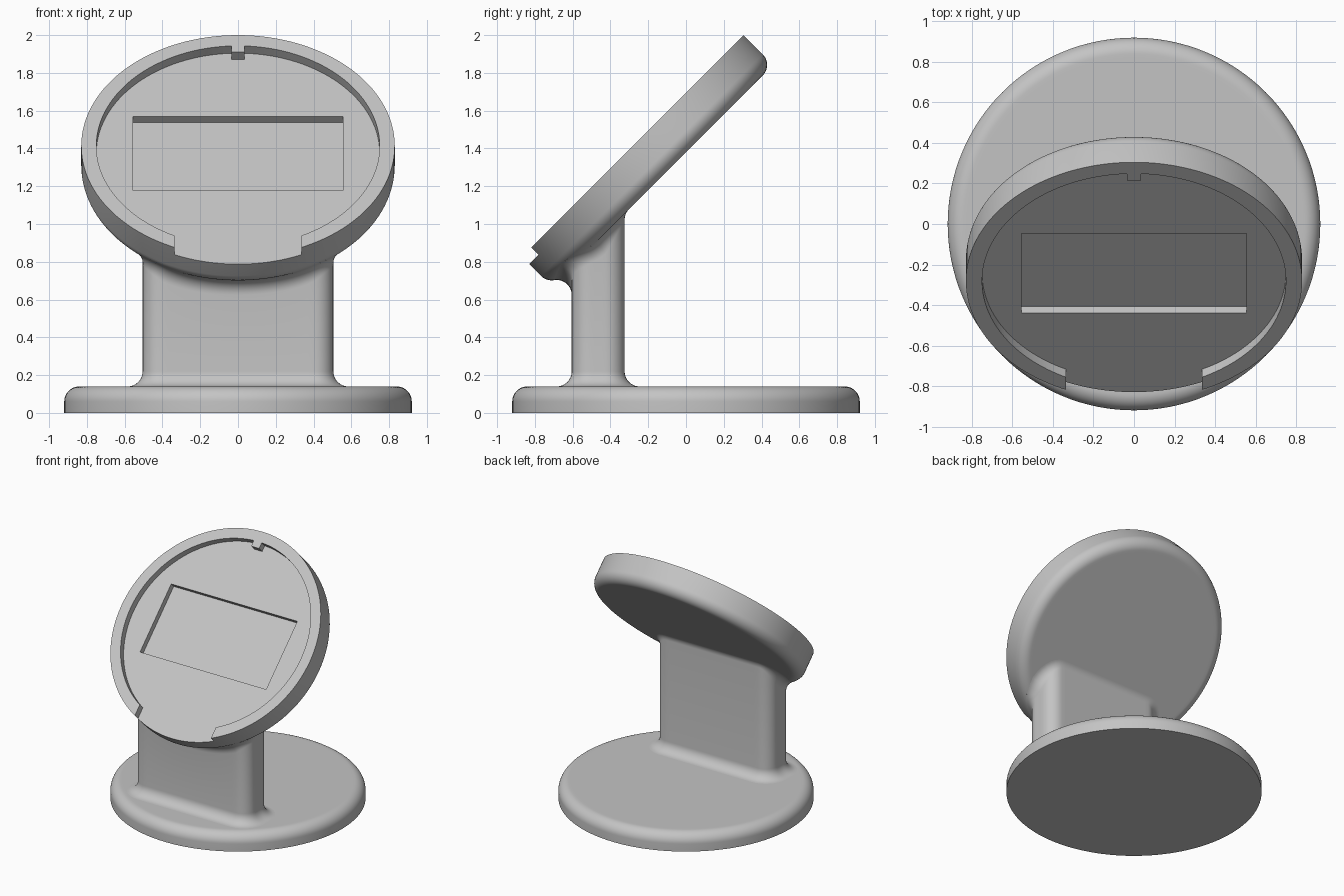
import bpy, bmesh
from math import asin, sin, cos, pi, radians, sqrt
from mathutils import Vector, Matrix

if "Cube" in bpy.data.objects:
    bpy.data.objects.remove(bpy.data.objects["Cube"])

GREY = (0.55, 0.55, 0.55, 1)
grey = bpy.data.materials.new("light grey")
grey.use_nodes = True
grey.diffuse_color = GREY
grey.node_tree.nodes["Principled BSDF"].inputs["Base Color"].default_value = GREY

FILLET = 0.08
HEAD_R, HEAD_T, RECESS = 0.83, 0.223, 0.055
BASE_R, BASE_H = 0.92, 0.14
HEAD = Matrix.Translation((0, -0.282, 1.413)) @ Matrix.Rotation(radians(45), 4, 'X')


def loft(name, rings, matrix=Matrix()):
    """Skin a stack of closed rings and cap both ends."""
    bm = bmesh.new()
    loops = [[bm.verts.new(p) for p in ring] for ring in rings]
    n = len(loops[0])
    for a, b in zip(loops, loops[1:]):
        for i in range(n):
            j = (i + 1) % n
            bm.faces.new((a[i], a[j], b[j], b[i]))
    bm.faces.new(loops[0][::-1])
    bm.faces.new(loops[-1])
    bmesh.ops.recalc_face_normals(bm, faces=bm.faces)
    mesh = bpy.data.meshes.new(name)
    bm.to_mesh(mesh)
    bm.free()
    ob = bpy.data.objects.new(name, mesh)
    ob.matrix_world = matrix
    ob.data.materials.append(grey)
    bpy.context.collection.objects.link(ob)
    return ob


def activate(ob):
    bpy.ops.object.select_all(action='DESELECT')
    ob.select_set(True)
    bpy.context.view_layer.objects.active = ob


def smooth(ob):
    activate(ob)
    bpy.ops.object.shade_smooth_by_angle(angle=radians(30))


def cut(ob, cutter):
    cutter.hide_render = True
    activate(ob)
    mod = ob.modifiers.new("cut", 'BOOLEAN')
    mod.operation, mod.solver, mod.object = 'DIFFERENCE', 'EXACT', cutter
    bpy.ops.object.modifier_apply(modifier=mod.name)
    bpy.data.objects.remove(cutter)


def rounded_disc(name, radius, z_sharp, z_round, matrix=Matrix()):
    """Disc with one sharp rim and one rounded rim."""
    up = 1 if z_round > z_sharp else -1
    profile = [(radius, z_sharp)]
    for i in range(13):
        a = i / 12 * pi / 2
        profile.append((radius - FILLET + FILLET * cos(a),
                        z_round - up * FILLET * (1 - sin(a))))
    profile.append((radius - FILLET - 0.02, z_round))
    turn = [2 * pi * i / 128 for i in range(128)]
    return loft(name, [[(r * cos(t), r * sin(t), z) for t in turn] for r, z in profile], matrix)


def prism(name, outline, z0, z1):
    return loft(name, [[(x, y, z) for x, y in outline] for z in (z0, z1)], HEAD)


# Round foot
smooth(rounded_disc("base", BASE_R, 0, BASE_H))

# Tilted head: recess with key tab and open bottom notch, then a rectangular pocket
head = rounded_disc("head", HEAD_R, 0, -HEAD_T, HEAD)
inner, notch, tab = 0.75, 0.335, 0.035
start, end = asin(notch / inner) - pi / 2, pi / 2 - asin(tab / inner)
half = [(notch, -1)]
half += [(inner * cos(a), inner * sin(a))
         for a in (start + (end - start) * i / 56 for i in range(57))]
half.append((tab, 0.703))
outline = half + [(-x, y) for x, y in reversed(half)]
cut(head, prism("recess_cutter", outline, -RECESS, 0.1))
px, py = 0.555, 0.277
cut(head, prism("pocket_cutter", [(-px, -py), (px, -py), (px, py), (-px, py)], -RECESS - 0.045, 0.05))
smooth(head)

# Stem plan: rounded rectangle as (point, outward normal) pairs
hx, hy, cy, corner = 0.505, 0.14, -0.465, 0.1
plan = []
for k, (sx, sy) in enumerate([(1, 1), (-1, 1), (-1, -1), (1, -1)]):
    for i in range(9):
        a = (k + i / 8) * pi / 2
        n = Vector((cos(a), sin(a), 0))
        plan.append((Vector((sx * (hx - corner), cy + sy * (hy - corner), 0)) + corner * n, n))
    steps = 24 if k % 2 == 0 else 4
    length = 2 * ((hx if k % 2 == 0 else hy) - corner)
    along = Vector((-n.y, n.x, 0))
    p0 = plan[-1][0]
    plan += [(p0 + along * length * i / steps, n) for i in range(1, steps)]


def nearest(matrix, radius, p):
    """Closest point on a thin disc lying in the matrix's xy plane."""
    q = matrix.inverted() @ p
    q.z = 0
    if q.length > radius:
        q *= radius / q.length
    return matrix @ q


def fillet_rings(matrix, radius, z_far, z_near):
    """Roll a ball between the stem wall and a rounded disc; first ring is on the wall."""
    columns = []
    for p, n in plan:
        c = p + FILLET * n
        far, near = z_far, z_near(c)
        for _ in range(40):
            c.z = (far + near) / 2
            if (nearest(matrix, radius, c) - c).length > 2 * FILLET:
                far = c.z
            else:
                near = c.z
        touch = (nearest(matrix, radius, c) - c).normalized()
        column = [c + FILLET * (-n).slerp(touch, i / 10) for i in range(11)]
        columns.append(column + [c + FILLET * 1.15 * touch])
    return list(zip(*columns))


# Upright stem blended into foot and head
base_core = Matrix.Translation((0, 0, BASE_H - FILLET))
head_core = HEAD @ Matrix.Translation((0, 0, FILLET - HEAD_T))
origin = head_core.translation
lower = fillet_rings(base_core, BASE_R - FILLET, 0.6, lambda c: BASE_H - FILLET)
upper = fillet_rings(head_core, HEAD_R - FILLET, 0.3, lambda c: origin.z + c.y - origin.y)
smooth(loft("stem", lower[::-1] + upper))
